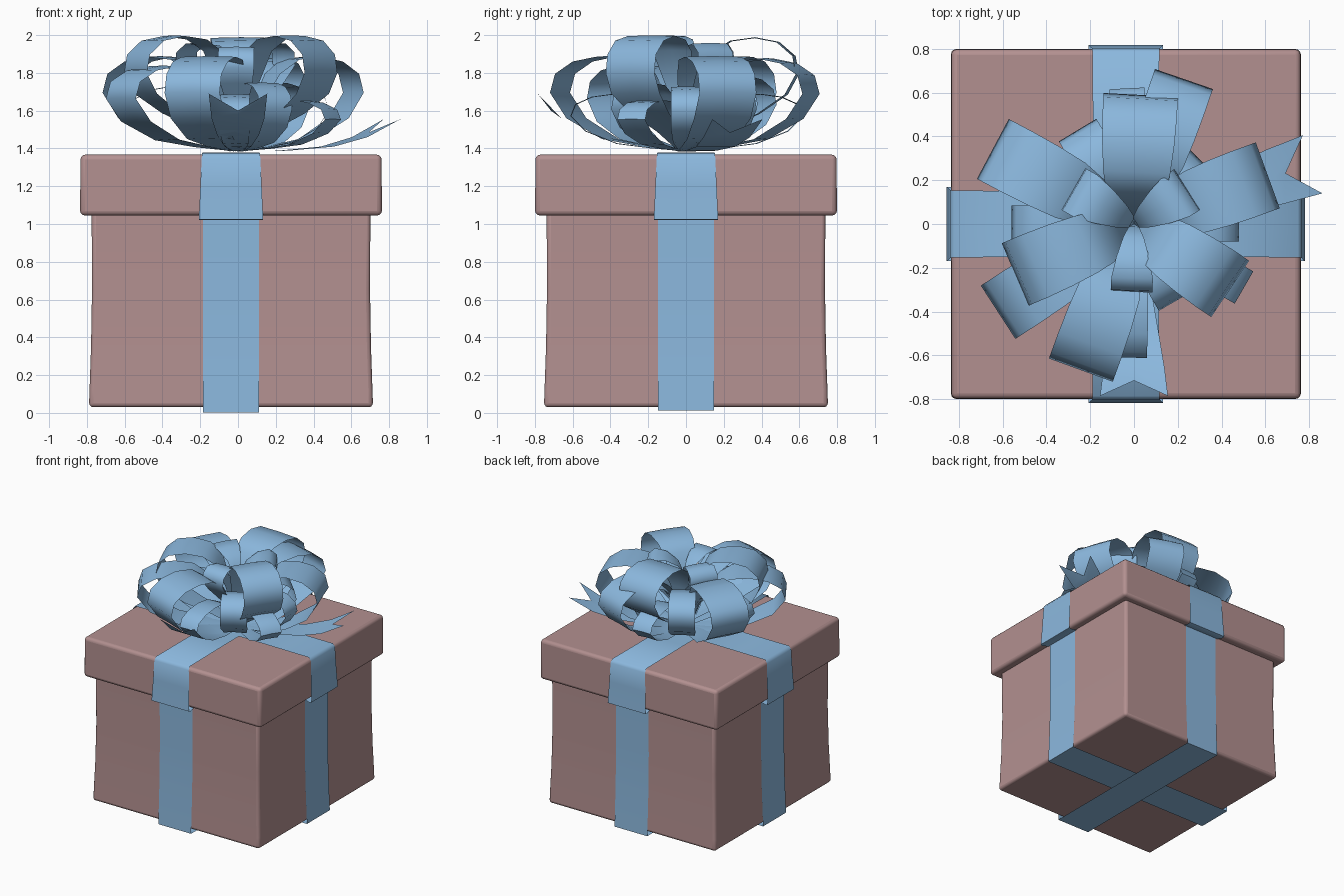
import bpy, bmesh, math

if "Cube" in bpy.data.objects:
    bpy.data.objects.remove(bpy.data.objects["Cube"])

CX = -0.037          # box centre in x


def material(name, rgb):
    m = bpy.data.materials.new(name)
    m.diffuse_color = (*rgb, 1)
    m.use_nodes = True
    m.node_tree.nodes["Principled BSDF"].inputs["Base Color"].default_value = m.diffuse_color
    return m


PINK = material("box_pink", (0.45, 0.28, 0.28))
BLUE = material("ribbon_blue", (0.26, 0.48, 0.73))


def finish(name, bm, mat, angle=40):
    bmesh.ops.recalc_face_normals(bm, faces=bm.faces)
    me = bpy.data.meshes.new(name)
    bm.to_mesh(me)
    bm.free()
    me.materials.append(mat)
    ob = bpy.data.objects.new(name, me)
    bpy.context.collection.objects.link(ob)
    bpy.context.view_layer.objects.active = ob
    ob.select_set(True)
    bpy.ops.object.shade_smooth_by_angle(angle=math.radians(angle))
    ob.select_set(False)
    return ob


def square_loft(name, sections, bevel):
    """Stack of square sections (half size, z), capped and bevelled."""
    bm = bmesh.new()
    rings = [[bm.verts.new((CX + h * sx, h * sy, z))
              for sx, sy in ((-1, -1), (1, -1), (1, 1), (-1, 1))] for h, z in sections]
    for a, b in zip(rings, rings[1:]):
        for i in range(4):
            j = (i + 1) % 4
            bm.faces.new((a[i], a[j], b[j], b[i]))
    bm.faces.new(rings[0])
    bm.faces.new(rings[-1])
    ob = finish(name, bm, PINK)
    mod = ob.modifiers.new("bevel", "BEVEL")
    mod.width = bevel
    mod.segments = 3
    mod.limit_method = "ANGLE"
    return ob


def strip(name, path, angle, centre=(0, 0), notch=None, crown=0.0):
    """Ribbon sheet along path points (r, z, width), turned to a compass angle.
    notch = (r, z) of the middle point at the far end, for a swallow tail."""
    ca, sa = math.cos(math.radians(angle)), math.sin(math.radians(angle))
    bm = bmesh.new()
    rows = []
    for i, (r, z, w) in enumerate(path):
        row = []
        for k in (-1, 0, 1):
            rr, zz = r, z
            if k == 0:
                zz += crown
                if notch and i == len(path) - 1:
                    rr, zz = notch
            s = k * w / 2
            row.append(bm.verts.new((centre[0] + rr * ca - s * sa,
                                     centre[1] + rr * sa + s * ca, zz)))
        rows.append(row)
    for a, b in zip(rows, rows[1:]):
        for k in range(2):
            bm.faces.new((a[k], a[k + 1], b[k + 1], b[k]))
    return finish(name, bm, BLUE, 60)


# box and lid
square_loft("box_body", [(0.752, 0.03), (0.749, 0.12), (0.741, 0.35),
                         (0.736, 0.65), (0.738, 1.10)], 0.022)
square_loft("lid", [(0.799, 1.045), (0.797, 1.367)], 0.025)

# straps round the body and over the lid, one pair per direction
for name, angle, dz in (("side", 0, 0.012), ("front", 90, 0.002)):
    body = [(0.745, 1.06, 0.295), (0.743, 0.65, 0.295), (0.748, 0.35, 0.295),
            (0.758, 0.10, 0.295), (0.762, dz, 0.295)]
    lid = [(0.742, 1.035, 0.33), (0.80, 1.02, 0.34), (0.818, 1.025, 0.34),
           (0.808, 1.20, 0.325), (0.803, 1.35, 0.31), (0.785, 1.376, 0.305), (0.3, 1.378, 0.30)]
    for part, half in (("body", body), ("lid", lid)):
        path = half + [(-r, z, w) for r, z, w in reversed(half)]
        strip(f"{name}_{part}_strap", path, angle, (CX, 0))

# bow loop outlines: fraction of reach, height and width, from knot round and back
LOW = [(0, 0, .3), (.3, .05, .6), (.6, .13, .85), (.87, .35, 1), (1, .62, 1), (.96, .82, 1),
       (.82, .95, 1), (.64, 1, .98), (.45, .97, .92), (.3, .82, .75), (.16, .5, .5), (.04, .1, .3)]
HIGH = [(0, 0, .3), (.3, .17, .5), (.65, .33, .8), (.9, .5, 1), (1, .68, 1), (.97, .84, 1),
        (.83, .96, 1), (.62, 1, .97), (.4, .97, .9), (.25, .87, .8), (.13, .55, .5), (.03, .1, .3)]
CENTRE = [(0, .1, .2), (.4, .4, .5), (.8, .65, .9), (1, .8, 1), (.98, .92, 1),
          (.8, 1, 1), (.5, .98, .8), (.2, .88, .5), (.04, .7, .25), (0, .3, .2)]


def bow_loop(name, outline, angle, reach, height, width, base=1.385):
    path = [(reach * a, base + height * b, width * w) for a, b, w in outline]
    strip(name, path, angle, crown=0.004)


tiers = {
    "outer_loop": (LOW, [(20, .65, .50, .32), (152, .73, .50, .31), (250, .71, .50, .31),
                         (71, .70, .49, .28), (213, .74, .45, .29)]),
    "upper_loop": (HIGH, [(87, .59, .60, .34), (203, .59, .61, .31), (-34, .53, .61, .31)]),
    "small_loop": (LOW, [(121, .50, .40, .20), (180, .56, .34, .17), (0, .48, .34, .16),
                         (-30, .58, .27, .17), (93, .62, .30, .16), (268, .61, .30, .16),
                         (45, .42, .36, .22), (300, .40, .36, .2)]),
    "centre_loop": (CENTRE, [(150, .32, .57, .22), (33, .29, .57, .22), (268, .31, .55, .19)]),
}
for tier, (outline, loops) in tiers.items():
    for i, spec in enumerate(loops):
        bow_loop(f"{tier}_{i + 1}", outline, *spec)

# notched ribbon tails
strip("right_tail", [(0, 1.385, .10), (.25, 1.388, .17), (.5, 1.41, .22),
                     (.68, 1.46, .26), (.86, 1.555, .28)], 18.5, notch=(.73, 1.485))
strip("front_tail", [(0, 1.39, .08), (.25, 1.41, .14), (.48, 1.47, .22),
                     (.66, 1.56, .28), (.785, 1.69, .31)], 270, notch=(.715, 1.60))
